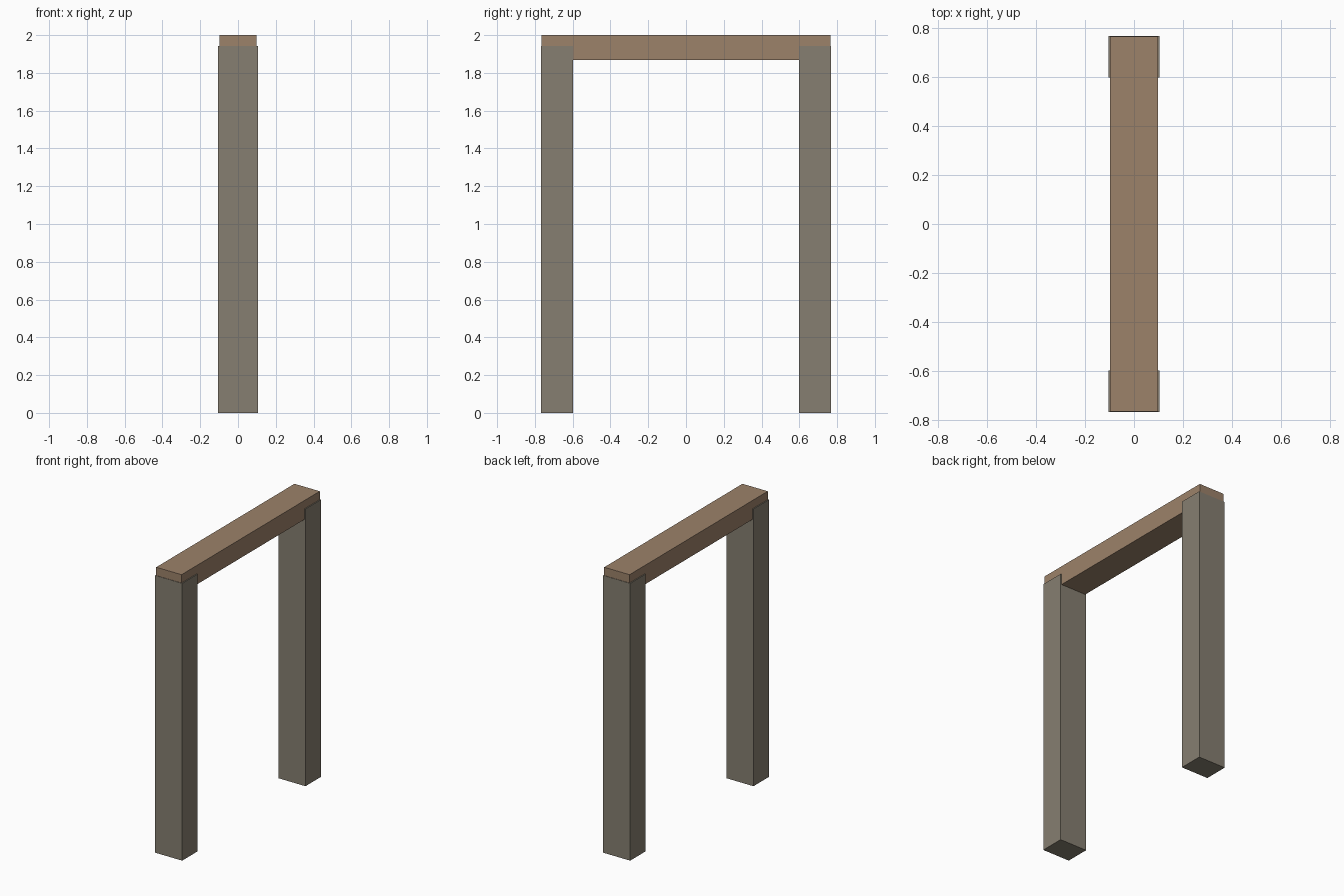
import bpy

if "Cube" in bpy.data.objects:
    bpy.data.objects.remove(bpy.data.objects["Cube"])


def flat_material(name, rgb):
    mat = bpy.data.materials.new(name)
    mat.diffuse_color = (*rgb, 1.0)
    mat.use_nodes = True
    mat.node_tree.nodes["Principled BSDF"].inputs["Base Color"].default_value = mat.diffuse_color
    return mat


def box(name, lo, hi, mat):
    """Axis-aligned box between two corners."""
    centre = [(a + b) / 2 for a, b in zip(lo, hi)]
    bpy.ops.mesh.primitive_cube_add(size=1, location=centre)
    obj = bpy.context.object
    obj.name = name
    obj.scale = [b - a for a, b in zip(lo, hi)]
    bpy.ops.object.transform_apply(location=False, rotation=False, scale=True)
    obj.data.materials.append(mat)
    return obj


post_mat = flat_material("grey brown post", (0.240, 0.212, 0.164))
beam_mat = flat_material("warm brown beam", (0.332, 0.223, 0.144))

POST_HALF_W = 0.105
INNER, OUTER = 0.597, 0.768
POST_TOP = 1.942

# Two upright posts
for name, side in (("front_post", -1), ("back_post", 1)):
    y0, y1 = sorted((side * INNER, side * OUTER))
    box(name, (-POST_HALF_W, y0, 0), (POST_HALF_W, y1, POST_TOP), post_mat)

# Lintel beam let into the post tops, ends a hair inside the post faces
box("lintel_beam", (-0.098, -0.765, 1.867), (0.098, 0.765, 2.0), beam_mat)
